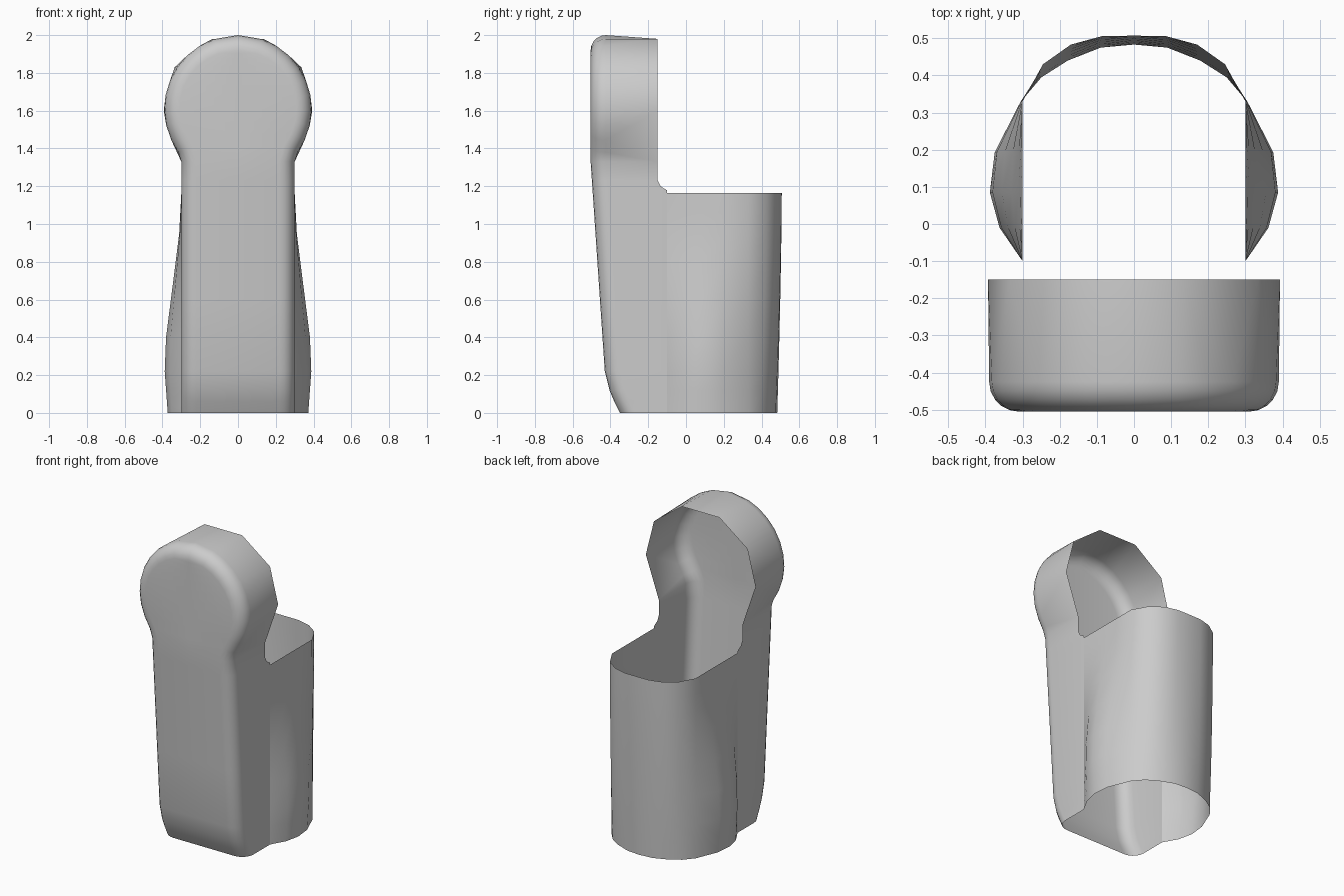
import bpy, bmesh, math
from mathutils import Vector

cube = bpy.data.objects.get("Cube")
if cube:
    bpy.data.objects.remove(cube, do_unlink=True)

grey = bpy.data.materials.new("plain grey")
grey.use_nodes = True
COLOUR = (0.6, 0.6, 0.6, 1)
grey.diffuse_color = COLOUR
grey.node_tree.nodes["Principled BSDF"].inputs["Base Color"].default_value = COLOUR


def lerp_table(table, z):
    """Piecewise linear lookup in (z, value) pairs."""
    for (z0, a), (z1, b) in zip(table, table[1:]):
        if z <= z1:
            return a + (b - a) * (z - z0) / (z1 - z0)
    return table[-1][1]


def half_shell(name, rows):
    """Skin rows of points into one half of an open shell and mirror it in x."""
    bm = bmesh.new()
    grid = [[bm.verts.new(p) for p in row] for row in rows]
    for a, b in zip(grid, grid[1:]):
        for j in range(len(a) - 1):
            bm.faces.new((a[j], a[j + 1], b[j + 1], b[j]))
    bmesh.ops.remove_doubles(bm, verts=bm.verts, dist=0.0005)
    mesh = bpy.data.meshes.new(name)
    bm.to_mesh(mesh)
    bm.free()
    mesh.materials.append(grey)
    ob = bpy.data.objects.new(name, mesh)
    bpy.context.collection.objects.link(ob)
    bpy.ops.object.select_all(action='DESELECT')
    ob.select_set(True)
    bpy.context.view_layer.objects.active = ob
    mod = ob.modifiers.new("mirror", 'MIRROR')
    mod.use_clip = True
    bpy.ops.object.modifier_apply(modifier=mod.name)
    bpy.ops.object.shade_smooth_by_angle(angle=math.radians(32))
    return ob


# Front cover: narrow stem with a round head, rounded front edge, open back
HALF, RADIUS, HEAD_Z, BEVEL = 0.30, 0.39, 1.61, 0.08
front_y = [(0, -0.35), (0.06, -0.38), (0.12, -0.405), (0.22, -0.43), (1.33, -0.505), (2, -0.505)]
BACK = [(0.30, 1.33), (0.393, 1.60), (0.335, 1.83), (0.135, 1.98)]

# stations: outline x, z, inward direction x, z, back edge x, y, z
stations = []
for z, back in [(0, -0.1), (0.06, -0.1), (0.12, -0.1), (0.22, -0.1), (0.6, -0.1), (0.95, -0.1),
                (1.165, -0.1), (1.178, -0.1), (1.20, -0.135), (1.23, -0.15), (1.33, -0.15)]:
    stations.append((HALF, z, -1, 0, HALF, back, z))
stations.append((0.317, 1.38, -0.93, 0.37, 0.30, -0.15, 1.33))
for deg in range(115, -1, -115 // 10):
    a = math.radians(max(deg, 0))
    if deg < 8:
        a = 0
    s, c = math.sin(a), math.cos(a)
    x, z = RADIUS * s, HEAD_Z + RADIUS * c
    # the back rim is a coarse polygon, so fan the fine outline onto it
    bx, bz = min(BACK, key=lambda p: (p[0] - x) ** 2 + (p[1] - z) ** 2) if a else (0, 1.98)
    stations.append((x, z, -s, -c, bx, -0.15, bz))

rows = []
for x, z, nx, nz, bx, by, bz in stations:
    y = lerp_table(front_y, z)
    row = [(0, y, z + nz * BEVEL)]
    for k in range(6):
        t = math.radians(18 * k)
        inset = BEVEL * (1 - math.sin(t))
        row.append((x + nx * inset, y + BEVEL * (1 - math.cos(t)), z + nz * inset))
    row.append((bx, by, bz))
    rows.append(row)
half_shell("front_cover", rows)

# Rear sleeve: straight-sided at the rim, bulging out towards the base
RIM = [(0.30, -0.10), (0.30, -0.01), (0.30, 0.085), (0.30, 0.20), (0.30, 0.33),
       (0.245, 0.43), (0.17, 0.483), (0.085, 0.506), (0, 0.507)]
BASE = [(0.30, -0.10), (0.362, -0.01), (0.388, 0.085), (0.375, 0.19), (0.305, 0.33),
        (0.25, 0.395), (0.18, 0.44), (0.09, 0.475), (0, 0.483)]
bulge = [(0, 0.82), (0.22, 1), (0.4, 0.92), (0.6, 0.63), (0.8, 0.34), (0.95, 0.13), (1.165, 0)]
rows = []
for z in (0, 0.12, 0.22, 0.4, 0.6, 0.8, 0.95, 1.06, 1.165):
    f = lerp_table(bulge, z)
    g = (1 - z / 1.165) ** 1.5
    rows.append([(r[0] + (b[0] - r[0]) * f, r[1] + (b[1] - r[1]) * g, z)
                 for r, b in zip(RIM, BASE)])
half_shell("rear_sleeve", rows)
